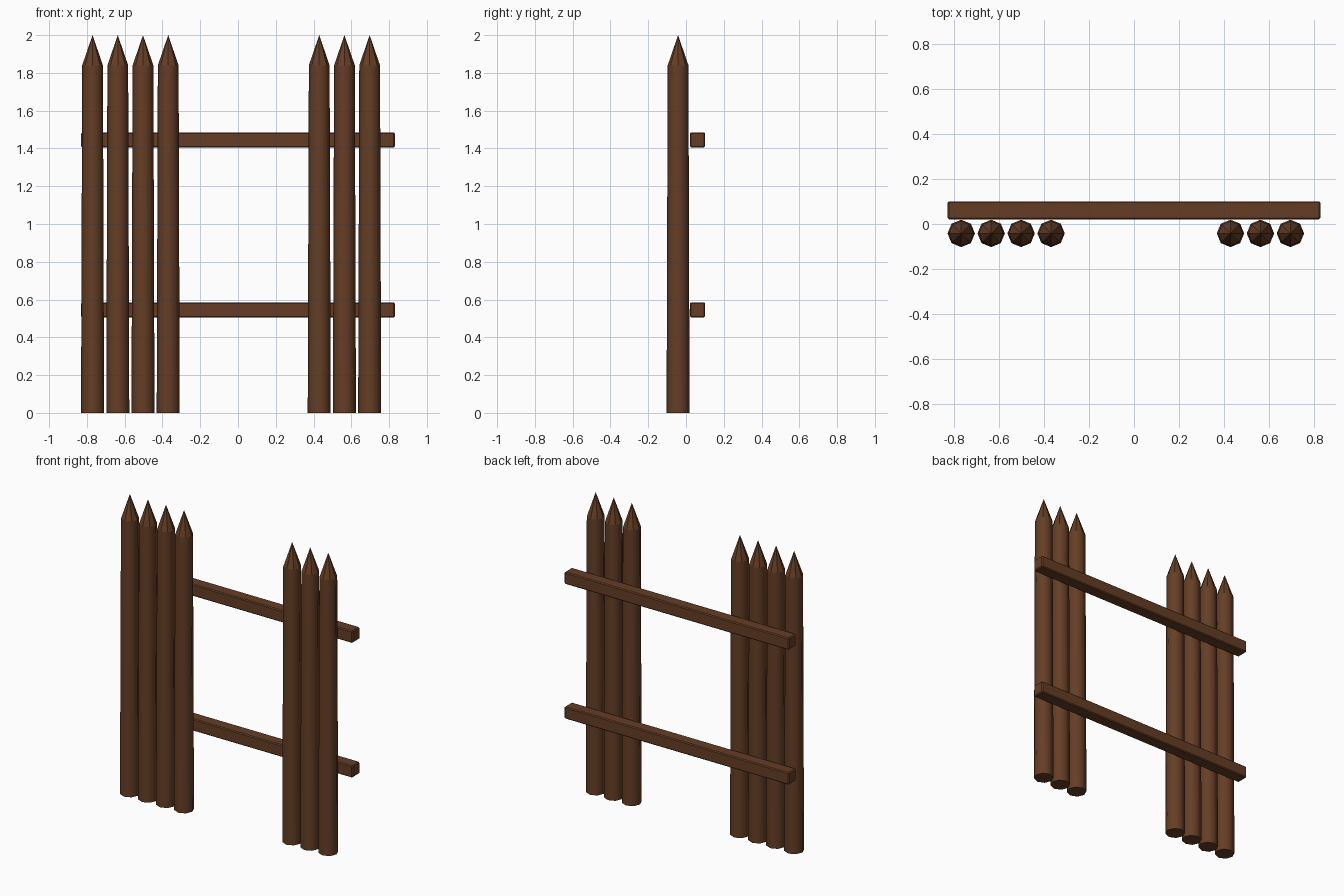
import bpy, bmesh, math

cube = bpy.data.objects.get("Cube")
if cube:
    bpy.data.objects.remove(cube, do_unlink=True)

wood = bpy.data.materials.new("brown_wood")
wood.use_nodes = True
colour = (0.13, 0.048, 0.019, 1)
wood.diffuse_color = colour
wood.node_tree.nodes["Principled BSDF"].inputs["Base Color"].default_value = colour


def add_object(name, bm, location):
    mesh = bpy.data.meshes.new(name)
    bm.to_mesh(mesh)
    bm.free()
    mesh.materials.append(wood)
    obj = bpy.data.objects.new(name, mesh)
    obj.location = location
    bpy.context.collection.objects.link(obj)
    return obj


# Tapered eight-sided stake with a sharpened tip
def add_stake(name, x, sides=8, height=2.0, shoulder=1.84):
    bm = bmesh.new()

    def ring(radius, z):
        angles = [math.tau * i / sides for i in range(sides)]
        return [bm.verts.new((radius * math.cos(a), radius * math.sin(a), z)) for a in angles]

    foot, neck = ring(0.061, 0), ring(0.055, shoulder)
    tip = bm.verts.new((0, 0, height))
    bm.faces.new(foot[::-1])
    for i in range(sides):
        j = (i + 1) % sides
        side = bm.faces.new((foot[i], foot[j], neck[j], neck[i]))
        side.smooth = True
        bm.faces.new((neck[i], neck[j], tip))
    # Crisp edges at the foot and around the sharpened tip
    for edge in bm.edges:
        if edge.verts[0].co.z == edge.verts[1].co.z:
            edge.smooth = False
    return add_object(name, bm, (x, -0.042, 0))


# Horizontal rail with softened edges
def add_rail(name, z):
    bm = bmesh.new()
    bmesh.ops.create_cube(bm, size=1)
    bmesh.ops.scale(bm, vec=(1.66, 0.08, 0.08), verts=bm.verts)
    bmesh.ops.bevel(bm, geom=bm.edges[:], offset=0.006, segments=1, affect='EDGES')
    return add_object(name, bm, (0, 0.061, z))


# Right and left groups of stakes, with a gap between them
for group, start, count in (("right", -0.77, 4), ("left", 0.43, 3)):
    for i in range(count):
        add_stake(f"{group}_stake_{i + 1}", start + i * 0.1335)

# Two rails behind the stakes
add_rail("lower_rail", 0.545)
add_rail("upper_rail", 1.445)
